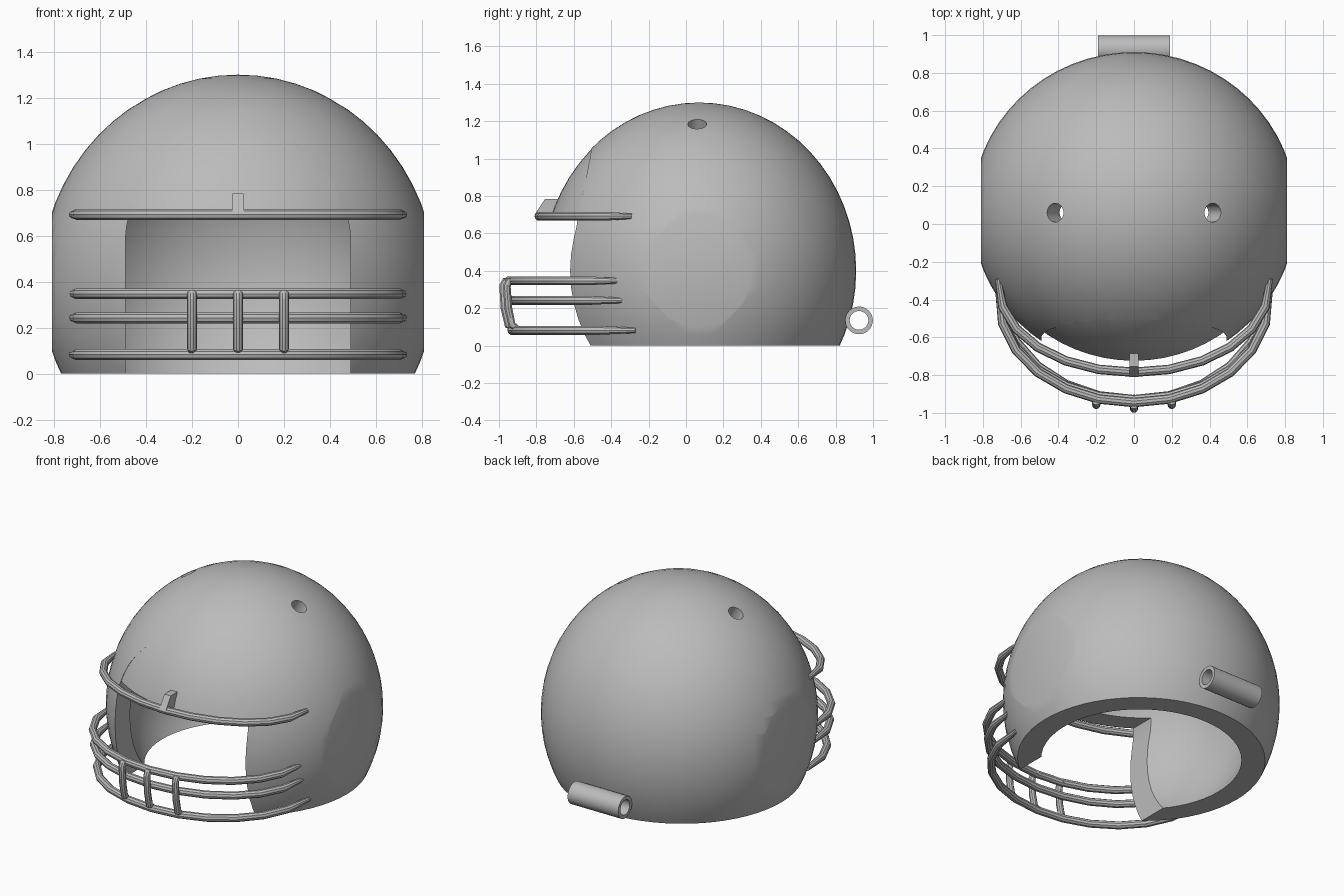
import bpy, bmesh, math
from mathutils import Vector, Matrix

cube = bpy.data.objects.get("Cube")
if cube:
    bpy.data.objects.remove(cube, do_unlink=True)

grey = bpy.data.materials.new("plain_grey")
grey.use_nodes = True
GREY = (0.5, 0.5, 0.5, 1)
grey.diffuse_color = GREY
grey.node_tree.nodes["Principled BSDF"].inputs["Base Color"].default_value = GREY

CENTRE = Vector((0, 0.07, 0.4))
OUTER = Vector((0.86, 0.84, 0.9))
INNER = Vector((0.73, 0.715, 0.765))


def make(name, bm):
    bmesh.ops.recalc_face_normals(bm, faces=bm.faces)
    mesh = bpy.data.meshes.new(name)
    bm.to_mesh(mesh)
    bm.free()
    ob = bpy.data.objects.new(name, mesh)
    bpy.context.collection.objects.link(ob)
    mesh.materials.append(grey)
    return ob


def ellipsoid(name, radii):
    bm = bmesh.new()
    bmesh.ops.create_uvsphere(bm, u_segments=64, v_segments=32, radius=1)
    bmesh.ops.transform(bm, verts=bm.verts,
                        matrix=Matrix.Translation(CENTRE) @ Matrix.Diagonal((*radii, 1)))
    return make(name, bm)


def box(name, low, high):
    low, high = Vector(low), Vector(high)
    bm = bmesh.new()
    bmesh.ops.create_cube(bm, size=1)
    bmesh.ops.transform(bm, verts=bm.verts,
                        matrix=Matrix.Translation((low + high) / 2) @ Matrix.Diagonal((*(high - low), 1)))
    return make(name, bm)


def prism(name, points, offset):
    bm = bmesh.new()
    face = bm.faces.new([bm.verts.new(p) for p in points])
    moved = bmesh.ops.extrude_face_region(bm, geom=[face])["geom"]
    bmesh.ops.translate(bm, vec=offset, verts=[v for v in moved if isinstance(v, bmesh.types.BMVert)])
    return make(name, bm)


def cylinder(name, radius, length, centre, axis):
    bm = bmesh.new()
    bmesh.ops.create_cone(bm, cap_ends=True, segments=32, radius1=radius, radius2=radius, depth=length)
    turn = Vector(axis).to_track_quat('Z', 'Y').to_matrix().to_4x4()
    bmesh.ops.transform(bm, verts=bm.verts, matrix=Matrix.Translation(centre) @ turn)
    return make(name, bm)


def combine(ob, tool, operation='DIFFERENCE'):
    mod = ob.modifiers.new("cut", 'BOOLEAN')
    mod.operation, mod.solver, mod.object = operation, 'EXACT', tool
    bpy.context.view_layer.objects.active = ob
    bpy.ops.object.modifier_apply(modifier=mod.name)
    bpy.data.objects.remove(tool, do_unlink=True)


def smooth(ob):
    bpy.ops.object.select_all(action='DESELECT')
    ob.select_set(True)
    bpy.context.view_layer.objects.active = ob
    bpy.ops.object.shade_smooth_by_angle(angle=math.radians(32))


def arch():
    # Round-topped face opening outline, swept back into the hollow
    arc = [math.pi * i / 40 for i in range(41)]
    points = [(-0.49, -1.2, -0.1), (0.49, -1.2, -0.1)]
    points += [(0.49 * math.cos(a), -1.2, 0.565 + 0.49 * math.sin(a)) for a in arc]
    return prism("arch_cutter", points, (0, 1.2, 0))


# Hollow dome, flattened at the sides, crown and base
shell = ellipsoid("helmet_shell", OUTER)
combine(shell, box("trim", (-0.81, -2, 0), (0.81, 2, 1.3)), 'INTERSECT')
combine(shell, ellipsoid("hollow", INNER))
combine(shell, arch())

# Vent holes drilled square to the surface
for side in (-1, 1):
    spot = Vector((side * 0.42, 0.06, 1.19))
    normal = Vector((side * 0.57, 0, 1))
    combine(shell, cylinder("vent_cutter", 0.05, 0.5, spot, normal))
smooth(shell)

# Forehead panel filling the top of the arch, set a hair below the shell
panel = ellipsoid("forehead_panel", OUTER * 0.996)
combine(panel, ellipsoid("hollow", INNER))
combine(panel, arch(), 'INTERSECT')
combine(panel, box("trim", (-1, -2, 0.68), (1, 0, 2)), 'INTERSECT')
smooth(panel)

# Neck tube at the back
tube = cylinder("back_tube", 0.074, 0.38, (0, 0.925, 0.135), (1, 0, 0))
combine(tube, cylinder("bore", 0.05, 1, (0, 0.925, 0.135), (1, 0, 0)))
smooth(tube)


def rod(name, points, radius):
    curve = bpy.data.curves.new(name, 'CURVE')
    curve.dimensions = '3D'
    curve.bevel_depth, curve.bevel_resolution = radius, 3
    curve.use_fill_caps = True
    spline = curve.splines.new('POLY')
    spline.points.add(len(points) - 1)
    for p, co in zip(spline.points, points):
        p.co = (*co, 1)
    for end in (0, -1):
        spline.points[end].radius = 0.6
    ob = bpy.data.objects.new(name, curve)
    bpy.context.collection.objects.link(ob)
    bpy.ops.object.select_all(action='DESELECT')
    ob.select_set(True)
    bpy.context.view_layer.objects.active = ob
    bpy.ops.object.convert(target='MESH')
    ob = bpy.context.view_layer.objects.active
    ob.data.materials.clear()
    ob.data.materials.append(grey)
    smooth(ob)


# Face guard bars: half-ellipse paths (height, end y, front y)
bars = {"brow_bar": (0.692, -0.29, -0.785), "upper_bar": (0.347, -0.35, -0.945),
        "middle_bar": (0.242, -0.34, -0.93), "lower_bar": (0.082, -0.27, -0.93)}
for name, (z, back, front) in bars.items():
    angles = [math.pi * i / 12 for i in range(13)]
    rod(name, [(0.72 * math.cos(a), back + (front - back) * math.sin(a) ** 0.9, z)
               for a in angles], 0.025)

# Upright bars bowed in front of the guard
for name, x, y in (("right_upright", -0.2, 0.02), ("middle_upright", 0, 0), ("left_upright", 0.2, 0.02)):
    side = [(-0.92, 0.345), (-0.965, 0.345), (-0.978, 0.32), (-0.97, 0.2), (-0.95, 0.11), (-0.91, 0.085)]
    rod(name, [(x, py + y, z) for py, z in side], 0.022)

# Wedge clip joining the brow bar to the panel
prism("brow_clip", [(-0.024, -0.81, 0.7), (-0.024, -0.755, 0.783), (-0.024, -0.68, 0.783),
                    (-0.024, -0.68, 0.69)], (0.048, 0, 0))
